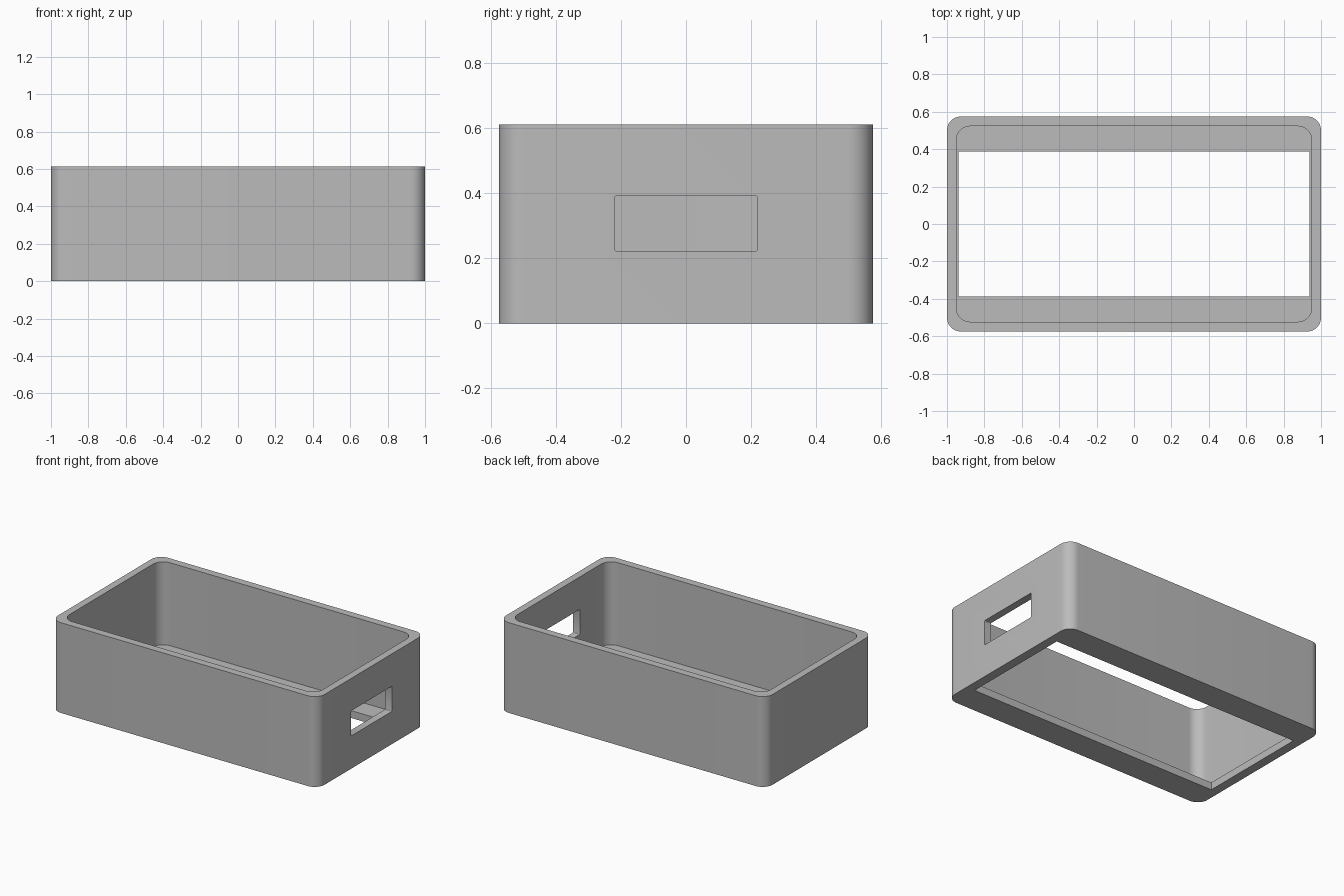
import bpy, bmesh
from math import radians

cube = bpy.data.objects.get("Cube")
if cube:
    bpy.data.objects.remove(cube, do_unlink=True)

# Single plain grey
grey = bpy.data.materials.new("plain_grey")
grey.use_nodes = True
colour = (0.5, 0.5, 0.5, 1)
grey.diffuse_color = colour
grey.node_tree.nodes["Principled BSDF"].inputs["Base Color"].default_value = colour


def block(name, low, high, radius=0, axis=2, segments=12):
    """Box between two corners, with the edges along one axis rounded."""
    bm = bmesh.new()
    bmesh.ops.create_cube(bm, size=1)
    for v in bm.verts:
        for i in range(3):
            v.co[i] = low[i] if v.co[i] < 0 else high[i]
    if radius:
        edges = [e for e in bm.edges
                 if abs((e.verts[0].co - e.verts[1].co).normalized()[axis]) > 0.9]
        bmesh.ops.bevel(bm, geom=edges, offset=radius, segments=segments,
                        profile=0.5, affect='EDGES')
    mesh = bpy.data.meshes.new(name)
    bm.to_mesh(mesh)
    bm.free()
    mesh.materials.append(grey)
    obj = bpy.data.objects.new(name, mesh)
    bpy.context.collection.objects.link(obj)
    return obj


def cut(target, cutter):
    """Subtract a cutter from the target and discard the cutter."""
    cutter.hide_render = True
    mod = target.modifiers.new("cut", 'BOOLEAN')
    mod.operation = 'DIFFERENCE'
    mod.solver = 'EXACT'
    mod.object = cutter
    bpy.ops.object.select_all(action='DESELECT')
    bpy.context.view_layer.objects.active = target
    target.select_set(True)
    bpy.ops.object.modifier_apply(modifier=mod.name)
    bpy.data.objects.remove(cutter, do_unlink=True)


height, floor = 0.612, 0.05

# Outer shell
case = block("open_case", (-1, -0.575, 0), (1, 0.575, height), radius=0.075)

# Rounded cavity above the floor ledge
cut(case, block("cavity_cutter", (-0.95, -0.523, floor), (0.95, 0.523, 1), radius=0.075))

# Rectangular window through the floor
cut(case, block("window_cutter", (-0.938, -0.388, -0.1), (0.938, 0.388, 0.2)))

# Slot through the left wall only
cut(case, block("slot_cutter", (0.8, -0.22, 0.222), (1.1, 0.22, 0.392),
                radius=0.006, axis=0, segments=3))

bpy.ops.object.shade_smooth_by_angle(angle=radians(30))
